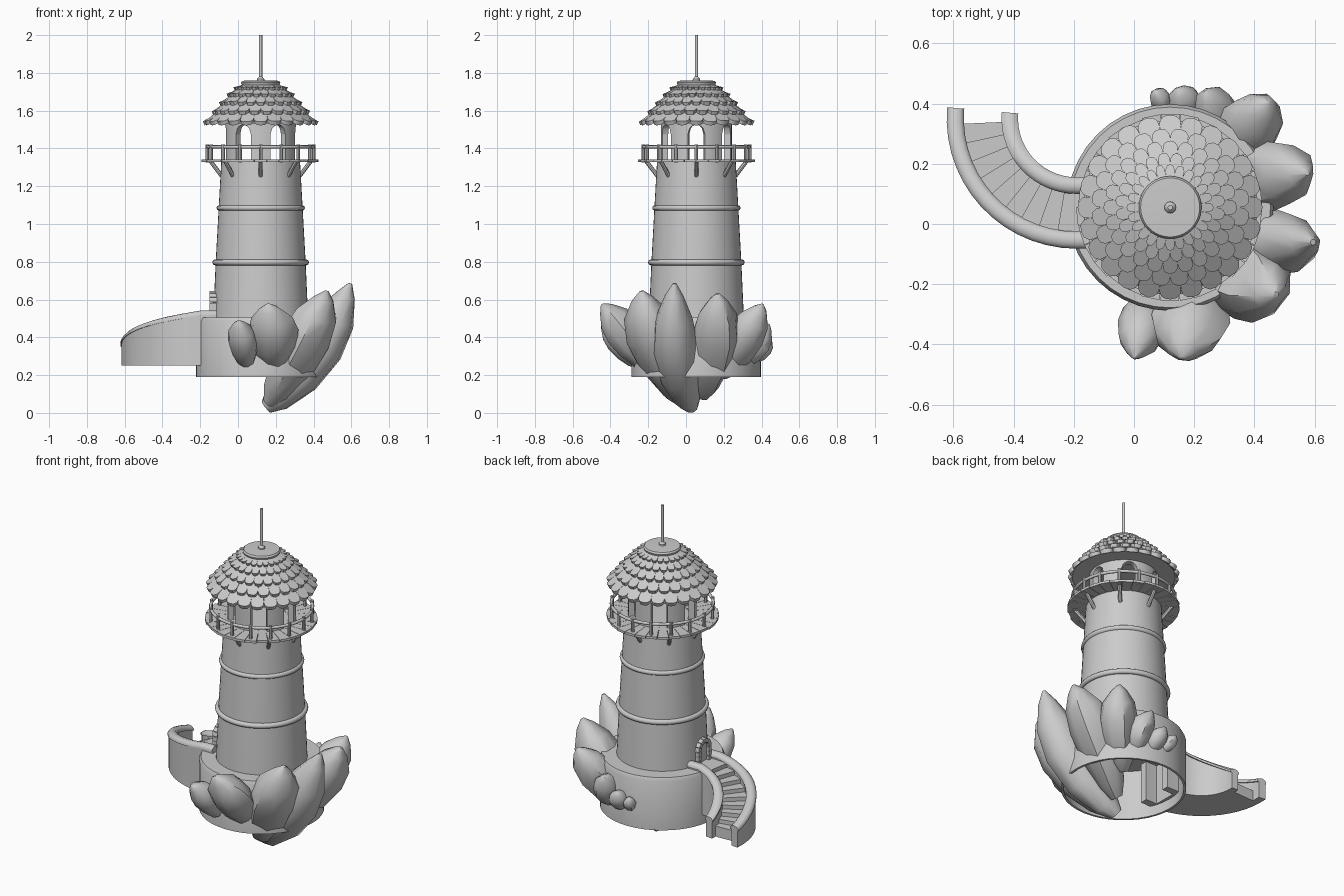
import bpy, bmesh, math, random
from mathutils import Vector
from math import sin, cos, pi, radians

if "Cube" in bpy.data.objects:
    bpy.data.objects.remove(bpy.data.objects["Cube"])

CX, CY = 0.12, 0.055          # tower axis
random.seed(4)


def finish(name, bm, angle=35):
    bmesh.ops.recalc_face_normals(bm, faces=bm.faces)
    me = bpy.data.meshes.new(name)
    bm.to_mesh(me)
    bm.free()
    ob = bpy.data.objects.new(name, me)
    bpy.context.collection.objects.link(ob)
    bpy.ops.object.select_all(action='DESELECT')
    ob.select_set(True)
    bpy.context.view_layer.objects.active = ob
    bpy.ops.object.shade_smooth_by_angle(angle=radians(angle))
    return ob


def polar(r, a, z):
    return Vector((CX + r * cos(a), CY + r * sin(a), z))


def loft(bm, rings, caps=True):
    """Skin a list of closed rings."""
    vs = [[bm.verts.new(p) for p in ring] for ring in rings]
    n = len(vs[0])
    for a, b in zip(vs, vs[1:]):
        for i in range(n):
            bm.faces.new((a[i], a[(i + 1) % n], b[(i + 1) % n], b[i]))
    if caps:
        bm.faces.new(vs[0])
        bm.faces.new(vs[-1])


def lathe(name, profile, seg=40, caps=True):
    bm = bmesh.new()
    rings = [[polar(r, 2 * pi * i / seg, z) for i in range(seg)] for r, z in profile]
    loft(bm, rings, caps)
    return finish(name, bm)


def torus(name, R, z, rr, rz):
    bm = bmesh.new()
    loops = [[polar(R + rr * cos(k * pi / 4), 2 * pi * i / 48, z + rz * sin(k * pi / 4))
              for k in range(8)] for i in range(49)]
    loft(bm, loops, False)
    bmesh.ops.remove_doubles(bm, verts=bm.verts, dist=1e-5)
    return finish(name, bm, 50)


def rod(bm, p, q, r, n=8):
    d = (q - p).normalized()
    u = d.orthogonal().normalized()
    v = d.cross(u)
    loft(bm, [[c + r * (u * cos(2 * pi * i / n) + v * sin(2 * pi * i / n))
               for i in range(n)] for c in (p, q)])


# tower, hollow drum and bands
lathe("drum", [(.33, .19), (.343, .19), (.343, .485), (.333, .505), (.02, .505),
               (.02, .49), (.33, .49), (.33, .19)], 40, False)
lathe("tower", [(.252, .49), (.247, .6), (.238, .8), (.222, 1.09), (.208, 1.34)], 48)
torus("lower_band", .241, .797, .015, .016)
torus("upper_band", .222, 1.085, .012, .014)

# gallery deck planks
bm = bmesh.new()
N = 30
for k in range(N):
    a0, a1 = 2 * pi * k / N, 2 * pi * (k + .96) / N
    ro = .31 + random.uniform(-.006, .003)
    loft(bm, [[polar(.15, a, 1.328), polar(ro, a, 1.328), polar(ro, a, 1.342),
               polar(.15, a, 1.342)] for a in (a0, a1)])
finish("gallery_deck", bm)

# gallery balusters, rail and brackets
bm = bmesh.new()
for k in range(16):
    a = 2 * pi * k / 16
    rod(bm, polar(.282, a, 1.325), polar(.282, a, 1.422), .0095)
finish("balusters", bm)
torus("gallery_rail", .28, 1.408, .009, .009)
bm = bmesh.new()
for k in range(8):
    a = 2 * pi * k / 8
    rod(bm, polar(.207, a, 1.255), polar(.265, a, 1.332), .011)
finish("gallery_brackets", bm)

# lantern room: six arched openings between piers
bm = bmesh.new()
W, S = 6, 10
half = radians(14)
span = 2 * pi / W - 2 * half


def wall(a, z):
    return [polar(.155, a, z), polar(.188, a, z), polar(.188, a, 1.575), polar(.155, a, 1.575)]


for k in range(W):
    mid = 2 * pi * k / W
    edges = [-half + 2 * half * i / S for i in range(S + 1)]
    loft(bm, [wall(mid + e, 1.475 + .05 * math.sqrt(max(0, 1 - (e / half) ** 2)))
              for e in edges])
    loft(bm, [wall(mid + half + span * i / 5, 1.34) for i in range(6)])
finish("lantern_arches", bm)

# roof core, shingle rows, cap and spire
rows = [(.302, 1.53), (.258, 1.583), (.217, 1.631), (.177, 1.674), (.139, 1.709), (.1, 1.735)]
lathe("roof_core", [(.15, 1.535)] + [(r - .02, z + .002) for r, z in rows], 48)
bm = bmesh.new()
N = 24
for j, (ro, zo) in enumerate(rows[:-1]):
    rn, zn = rows[j + 1]
    ri, zi = rn - .022, zn + .004
    for k in range(N):
        a = 2 * pi * (k + .5 * (j % 2)) / N
        h = pi / N * .99
        lift = random.uniform(0, .004)
        outline = [(-1, 1), (-1, .42), (-.9, .2), (-.55, .04), (0, 0),
                   (.55, .04), (.9, .2), (1, .42), (1, 1)]
        top, bot = [], []
        for s, t in outline:
            r, z = ro + (ri - ro) * t, zo + (zi - zo) * t
            puff = (.006 * (1 - s * s) + lift) * (1 - t)
            top.append(polar(r + puff * .6, a + s * h, z + .007 + puff))
            bot.append(polar(r - .006, a + s * h, z - .008))
        loft(bm, [bot, top])
finish("roof_shingles", bm, 40)
lathe("roof_cap", [(.09, 1.733), (.1, 1.737), (.104, 1.748), (.098, 1.758), (.02, 1.761)])
lathe("spire", [(.02, 1.755), (.019, 1.768), (.0085, 1.78), (.0085, 2.0)], 12)

# curved stair: arc followed by a straight run into the drum
SX, SY = -.19, .35


def on_stair(r, t, z):
    a = radians(175 + 95 * min(t, 1))
    return Vector((SX + r * cos(a) + max(t - 1, 0), SY + r * sin(a), z))


def stair_top(t):
    return .372 + .168 * min(t, 1) + .018 * sin(pi * min(t, 1))


ts = [i / 14 for i in range(15)] + [1.075]
for side, r0, r1 in (("inner", .195, .25), ("outer", .375, .432)):
    bm = bmesh.new()
    loft(bm, [[on_stair(r0 + .008, t, .25), on_stair(r1 - .005, t, .25),
               on_stair(r1 - .005, t, stair_top(t) - .01),
               on_stair(r0 + .008, t, stair_top(t) - .01)] for t in ts])
    finish(side + "_stair_wall", bm)
    bm = bmesh.new()
    loft(bm, [[on_stair(r, t, stair_top(t) + dz) for r, dz in
               ((r0, -.024), (r1, -.024), (r1, -.012), (r1 - .012, -.001), (r1 - .027, .003),
                (r0 + .012, -.001), (r0, -.012))] for t in ts])
    finish(side + "_stair_coping", bm, 50)
bm = bmesh.new()
STEPS = 9
for k in range(STEPS):
    t0, t1 = .08 + .92 * k / STEPS, .08 + .92 * (k + 1) / STEPS
    z = .29 + .215 * (k + 1) / STEPS
    loft(bm, [[on_stair(.235, t, .25), on_stair(.39, t, .25), on_stair(.39, t, z),
               on_stair(.235, t, z)] for t in (t0, (t0 + t1) / 2, t1)])
finish("stair_steps", bm)

# arched doorway of stone blocks on the tower's left side
bm = bmesh.new()
DY, DZ = .03, .585


def block(pts):
    loft(bm, [[Vector((x, DY + y, z)) for y, z in pts] for x in (-.15, -.1)])


for s in (-1, 1):
    for z in (.5, .53, .556):
        block([(s * .038, z), (s * .06, z), (s * .06, z + .025), (s * .038, z + .025)])
for k in range(7):
    a0, a1 = pi * (k + .04) / 7, pi * (k + .96) / 7
    block([(r * cos(a), DZ + r * sin(a)) for r, a in
           ((.038, a0), (.062, a0), (.062, a1), (.038, a1))])
finish("door_surround", bm)
bm = bmesh.new()
loft(bm, [[Vector((x, DY + .04 * cos(a), DZ + .04 * sin(a)))
           for a in [pi * i / 10 for i in range(11)]] +
          [Vector((x, DY - .04, .5)), Vector((x, DY + .04, .5))] for x in (-.132, -.1)])
finish("door", bm)


# rock petals around the drum: base, middle, tip, half width, half thickness
def rock(name, base, mid, tip, w, th):
    b, m, t = Vector(base), Vector(mid), Vector(tip)
    c = 2 * m - (b + t) / 2
    side = Vector((0, 0, 1)).cross(t - b).normalized()
    bm = bmesh.new()
    n = 9
    jit = [random.uniform(.92, 1.08) for _ in range(n)]
    rings = []
    for s, k in ((0, .3), (.1, .62), (.32, .93), (.56, 1.03), (.76, .86), (.92, .42), (1, .08)):
        p = b * (1 - s) ** 2 + c * 2 * s * (1 - s) + t * s * s
        d = ((c - b) * (1 - s) + (t - c) * s).normalized()
        up = d.cross(side)
        rings.append([p + k * jit[i] * (side * w * cos(2 * pi * i / n + .2)
                                        + up * th * sin(2 * pi * i / n + .2))
                      for i in range(n)])
    loft(bm, rings)
    for v in bm.verts:
        v.co.z = max(v.co.z, 0)
    finish(name, bm, 48)


rock("rock_right", (.15, .03, .03), (.405, -.05, .31), (.595, -.06, .685), .118, .125)
rock("rock_back_right", (.2, .09, .09), (.42, .16, .38), (.575, .17, .63), .115, .12)
rock("rock_back", (.24, .19, .2), (.37, .305, .4), (.445, .405, .575), .1, .1)
rock("rock_front_right", (.17, .0, .05), (.35, -.165, .37), (.47, -.235, .645), .14, .115)
rock("rock_front", (.19, -.2, .24), (.19, -.315, .41), (.16, -.445, .575), .122, .1)
rock("rock_front_small", (.045, -.25, .25), (.028, -.335, .37), (0, -.445, .485), .08, .075)
rock("rock_back_medium", (.24, .29, .25), (.27, .365, .36), (.24, .44, .47), .075, .075)
rock("rock_back_small", (.18, .34, .27), (.17, .4, .335), (.15, .445, .4), .052, .05)
rock("rock_back_tiny", (.11, .37, .29), (.09, .41, .335), (.07, .44, .38), .035, .035)
